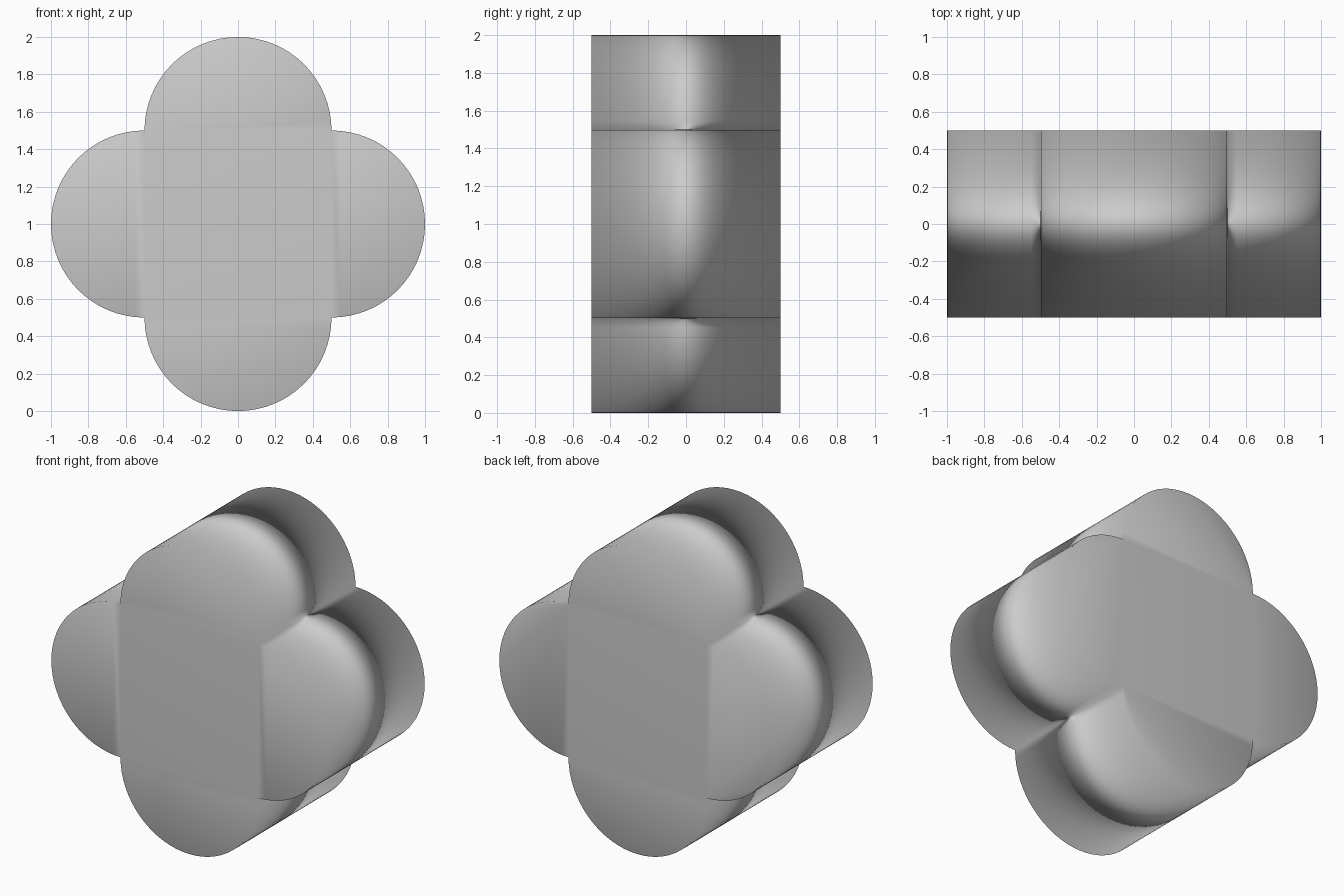
import bpy, bmesh, math

if "Cube" in bpy.data.objects:
    bpy.data.objects.remove(bpy.data.objects["Cube"])

SEG = 32      # segments per half-round lobe
R = 0.5       # lobe radius and half depth

bm = bmesh.new()


def ring(y):
    """Four half-circle arcs around a unit square; returns one vertex list per lobe."""
    angles = [math.pi / 4 + k * math.pi / 2 for k in range(4)]
    corners = [bm.verts.new((math.copysign(R, math.cos(a)), y,
                             1 + math.copysign(R, math.sin(a)))) for a in angles]
    lobes = []
    for k in range(4):
        d = (k + 1) * math.pi / 2          # direction the lobe points in
        arc = [corners[k]]
        for i in range(1, SEG):
            a = d - math.pi / 2 + math.pi * i / SEG
            arc.append(bm.verts.new((R * (math.cos(d) + math.cos(a)), y,
                                     1 + R * (math.sin(d) + math.sin(a)))))
        arc.append(corners[(k + 1) % 4])
        lobes.append(arc)
    return corners, lobes


front_sq, front_lobes = ring(-R)
back_sq, back_lobes = ring(R)

# central square faces, lobe end caps and the curved walls
bm.faces.new(front_sq)
bm.faces.new(back_sq)
for f, b in zip(front_lobes, back_lobes):
    bm.faces.new(f)
    bm.faces.new(b)
    for i in range(SEG):
        bm.faces.new((f[i], f[i + 1], b[i + 1], b[i]))
bmesh.ops.recalc_face_normals(bm, faces=bm.faces)

mesh = bpy.data.meshes.new("four_lobed_block")
bm.to_mesh(mesh)
bm.free()
for p in mesh.polygons:
    p.use_smooth = True
block = bpy.data.objects.new("four_lobed_block", mesh)
bpy.context.collection.objects.link(block)

# soft shading across the rims, dominated by the large end faces
wn = block.modifiers.new("soft_normals", 'WEIGHTED_NORMAL')
wn.mode = 'FACE_AREA'
wn.weight = 50
wn.keep_sharp = False
